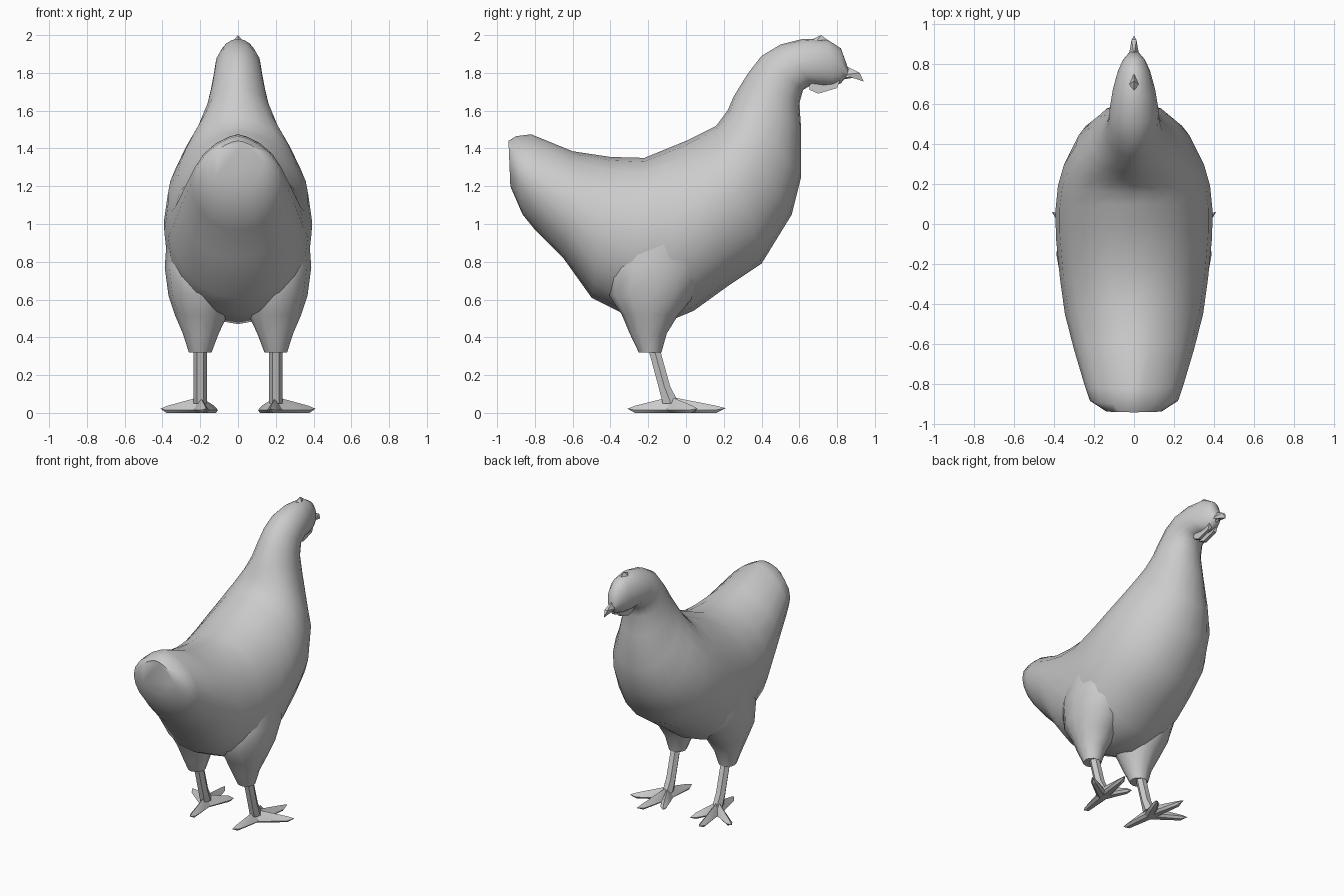
import bpy, bmesh, math
from mathutils import Vector

grey = bpy.data.materials.new("plain grey")
grey.diffuse_color = (0.6, 0.6, 0.6, 1)


def finish(name, bm, angle):
    bmesh.ops.recalc_face_normals(bm, faces=bm.faces[:])
    mesh = bpy.data.meshes.new(name)
    bm.to_mesh(mesh)
    bm.free()
    mesh.materials.append(grey)
    ob = bpy.data.objects.new(name, mesh)
    bpy.context.collection.objects.link(ob)
    bpy.ops.object.select_all(action='DESELECT')
    ob.select_set(True)
    bpy.context.view_layer.objects.active = ob
    bpy.ops.object.shade_smooth_by_angle(angle=math.radians(angle))
    return ob


def loft(name, rings, angle=50):
    """Skin a list of equal-length point rings and cap both ends."""
    bm = bmesh.new()
    vs = [[bm.verts.new(p) for p in ring] for ring in rings]
    n = len(vs[0])
    for a, b in zip(vs, vs[1:]):
        for i in range(n):
            j = (i + 1) % n
            bm.faces.new((a[i], a[j], b[j], b[i]))
    bm.faces.new(vs[0])
    bm.faces.new(vs[-1])
    return finish(name, bm, angle)


def hull(name, pts, angle=25):
    bm = bmesh.new()
    for p in pts:
        bm.verts.new(p)
    bmesh.ops.convex_hull(bm, input=bm.verts[:])
    return finish(name, bm, angle)


# Body, neck and head: back point (y, z), belly point (y, z), half width, back sharpness
stations = [
    (-0.94, 1.44, -0.93, 1.20, 0.14, 1.3), (-0.90, 1.465, -0.865, 1.05, 0.22, 1.4),
    (-0.82, 1.475, -0.80, 0.97, 0.245, 1.4), (-0.60, 1.385, -0.65, 0.82, 0.30, 1.15),
    (-0.40, 1.355, -0.50, 0.61, 0.345, 1.0), (-0.22, 1.35, -0.32, 0.52, 0.37, 0.9),
    (0.00, 1.44, -0.13, 0.47, 0.39, 1.0), (0.10, 1.49, 0.04, 0.54, 0.392, 1.1),
    (0.16, 1.52, 0.22, 0.67, 0.38, 1.15), (0.19, 1.56, 0.40, 0.79, 0.35, 1.15),
    (0.22, 1.60, 0.56, 1.05, 0.29, 1.1), (0.25, 1.67, 0.61, 1.25, 0.22, 1.1),
    (0.28, 1.72, 0.61, 1.50, 0.168, 1.1), (0.33, 1.80, 0.60, 1.64, 0.142, 1.1),
    (0.40, 1.89, 0.62, 1.71, 0.127, 1.1), (0.50, 1.95, 0.67, 1.74, 0.12, 1.0),
    (0.62, 1.98, 0.73, 1.73, 0.105, 1.0), (0.75, 1.975, 0.78, 1.73, 0.08, 1.0),
    (0.82, 1.93, 0.82, 1.745, 0.055, 1.0), (0.86, 1.82, 0.85, 1.78, 0.025, 1.0),
]
N = 20
rings = []
for ty, tz, by, bz, w, p in stations:
    ring = []
    for i in range(N):
        t = 2 * math.pi * i / N
        s, c = math.sin(t), math.cos(t)
        x = w * math.copysign(abs(s) ** (p if c > 0 else 0.9), s)
        k = (1 - c) / 2
        ring.append((x, ty + (by - ty) * k, tz + (bz - tz) * k))
    rings.append(ring)
loft("body", rings)

# Beak, upper and lower halves
hull("upper_beak", [(0, 0.84, 1.84), (0.028, 0.83, 1.79), (-0.028, 0.83, 1.79),
                    (0.012, 0.92, 1.80), (-0.012, 0.92, 1.80), (0, 0.94, 1.755)])
hull("lower_beak", [(0.025, 0.80, 1.785), (-0.025, 0.80, 1.785),
                    (0, 0.80, 1.76), (0, 0.89, 1.775)])

# Small comb and the flap under the chin
hull("comb", [(0, 0.64, 1.965), (0.03, 0.69, 1.965), (-0.03, 0.69, 1.965),
              (0, 0.715, 2.0), (0, 0.77, 1.96)])
for side in (1, -1):
    hull("wattle", [(side * x, y, z) for x in (0.012, 0.035) for y, z in
                    ((0.65, 1.76), (0.655, 1.71), (0.70, 1.69), (0.80, 1.72), (0.815, 1.76))])

# Thigh sections: x, y, z, radius in x, radius in y
thigh = [(0.20, -0.19, 0.32, 0.06, 0.06), (0.197, -0.20, 0.42, 0.095, 0.098),
         (0.195, -0.19, 0.52, 0.14, 0.15), (0.20, -0.18, 0.62, 0.168, 0.225),
         (0.205, -0.15, 0.77, 0.183, 0.27), (0.21, -0.10, 0.95, 0.165, 0.22)]
# Toe tips around the foot
toes = {"middle_toe": (0.25, 0.21, 0.025), "outer_toe": (0.41, 0.06, 0.022),
        "inner_toe": (0.11, 0.11, 0.012), "hind_toe": (0.17, -0.31, 0.022)}
hub = Vector((0.20, -0.08, 0))

for side, label in ((1, "right"), (-1, "left")):
    loft(label + "_thigh",
         [[(side * (x + rx * math.cos(a)), y + ry * math.sin(a), z)
           for a in (2 * math.pi * i / 12 for i in range(12))]
          for x, y, z, rx, ry in thigh])
    # Shank leaning forward to the foot
    loft(label + "_shank",
         [[(side * (0.20 + 0.035 * math.cos(a)), y + r * math.sin(a), z)
           for a in (math.pi * i / 3 for i in range(6))]
          for y, z, r in ((-0.175, 0.36, 0.035), (-0.115, 0.14, 0.036), (-0.08, 0.05, 0.05))], 30)
    # Tapered toes, each with a ridge on top
    for name, tip in toes.items():
        tip = Vector(tip)
        d = Vector((tip.x - hub.x, tip.y - hub.y, 0))
        n = Vector((-d.y, d.x, 0)).normalized()
        pts = []
        for f, w, h in ((0, 0.038, 0.085), (0.45, 0.03, 0.05), (0.82, 0.022, 0.038)):
            c = hub + d * f
            pts += [c + n * w + Vector((0, 0, 0.015)), c - n * w + Vector((0, 0, 0.015)),
                    c + n * w * 0.5, c - n * w * 0.5, c + Vector((0, 0, h))]
        pts.append(tip)
        hull(label + "_" + name, [(side * q.x, q.y, q.z) for q in pts])
